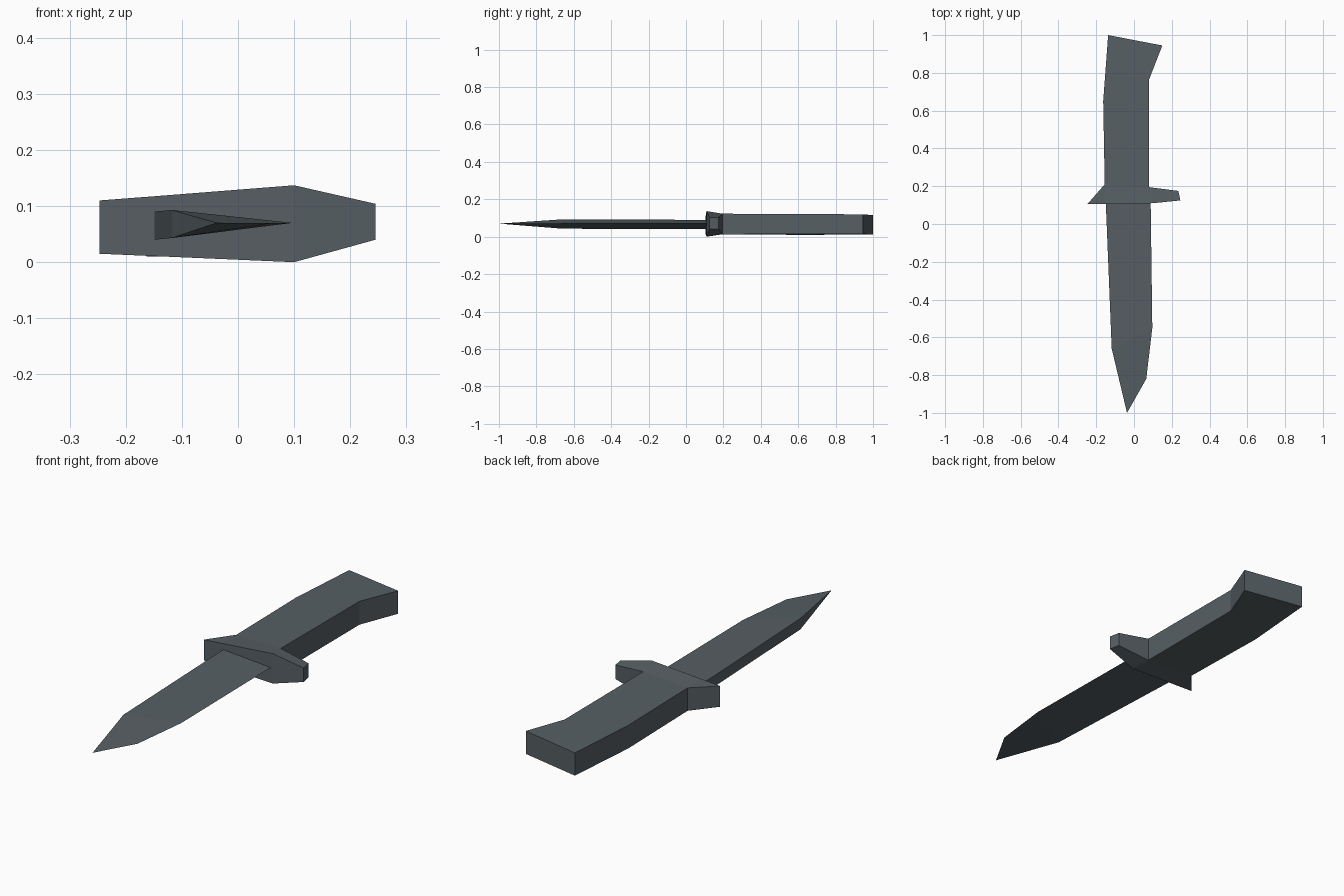
import bpy
import bmesh

cube = bpy.data.objects.get("Cube")
if cube:
    bpy.data.objects.remove(cube, do_unlink=True)

# One dark grey-blue metal for every part
metal = bpy.data.materials.new("dark slate metal")
metal.use_nodes = True
colour = (0.095, 0.115, 0.127, 1)
metal.diffuse_color = colour
metal.node_tree.nodes["Principled BSDF"].inputs["Base Color"].default_value = colour


def loft(name, stations):
    """Skin a flat-faced solid over stations of two sides, each (x, y, bottom, top)."""
    bm = bmesh.new()
    rings = []
    for (ax, ay, alow, ahigh), (bx, by, blow, bhigh) in stations:
        corners = [(ax, ay, alow), (bx, by, blow), (bx, by, bhigh), (ax, ay, ahigh)]
        rings.append([bm.verts.new(c) for c in corners])
    for r, s in zip(rings, rings[1:]):
        for i in range(4):
            j = (i + 1) % 4
            bm.faces.new((r[i], r[j], s[j], s[i]))
    bm.faces.new(rings[0][::-1])
    bm.faces.new(rings[-1])
    # Sharp edges and points collapse to single vertices
    bmesh.ops.remove_doubles(bm, verts=bm.verts, dist=0.0005)
    bmesh.ops.recalc_face_normals(bm, faces=bm.faces)
    mesh = bpy.data.meshes.new(name)
    bm.to_mesh(mesh)
    bm.free()
    mesh.materials.append(metal)
    obj = bpy.data.objects.new(name, mesh)
    bpy.context.collection.objects.link(obj)
    return obj


# Wedge blade: thick spine on one side, sharp edge on the other
edge = 0.07
loft("blade", [
    ((-0.15, 0.13, 0.04, 0.09), (0.088, 0.13, edge, edge)),
    ((-0.118, -0.66, 0.043, 0.093), (0.097, -0.55, edge, edge)),
    ((-0.037, -1.0, edge, edge), (0.065, -0.82, edge, edge)),
])

# Guard: pointed on one end, blunt prong on the other
loft("guard", [
    ((-0.247, 0.105, 0.015, 0.11), (-0.247, 0.105, 0.015, 0.11)),
    ((-0.155, 0.106, 0.011, 0.117), (-0.155, 0.21, 0.012, 0.117)),
    ((0.1, 0.11, 0.0, 0.137), (0.08, 0.195, 0.013, 0.123)),
    ((0.245, 0.125, 0.04, 0.104), (0.235, 0.175, 0.04, 0.104)),
])

# Curved grip with a flared butt
loft("handle", [
    ((-0.155, 0.21, 0.012, 0.117), (0.08, 0.195, 0.013, 0.123)),
    ((-0.163, 0.65, 0.01, 0.116), (0.08, 0.765, 0.014, 0.121)),
    ((-0.137, 1.0, 0.012, 0.116), (0.15, 0.945, 0.014, 0.119)),
])
